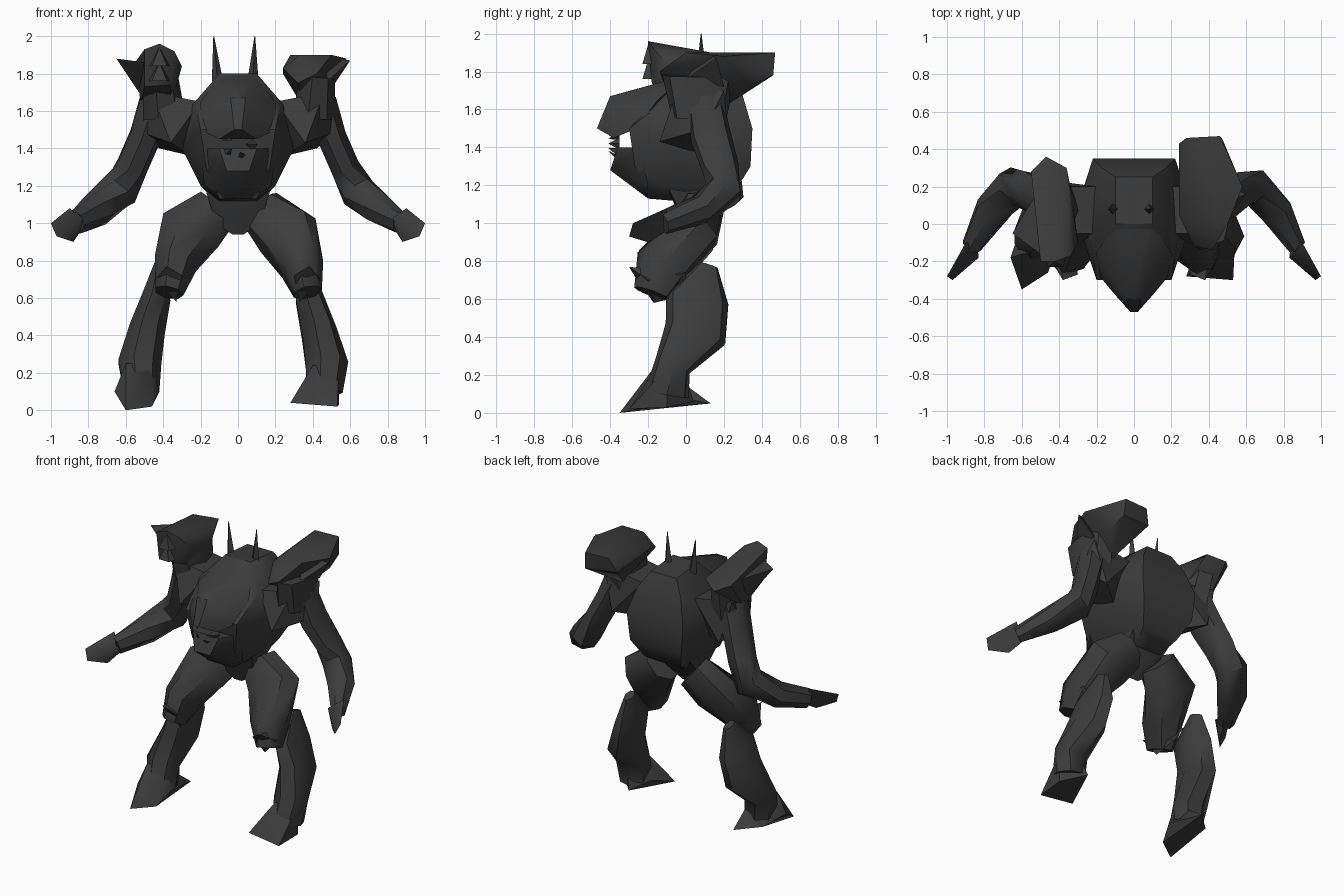
import bpy
import bmesh
import math
from mathutils import Vector

default_cube = bpy.data.objects.get("Cube")
if default_cube:
    bpy.data.objects.remove(default_cube, do_unlink=True)

# Single dark armour colour
armour = bpy.data.materials.new("dark_grey_armour")
armour.use_nodes = True
shade = .045
colour = (shade, shade, shade, 1)
armour.diffuse_color = colour
armour.node_tree.nodes["Principled BSDF"].inputs["Base Color"].default_value = colour


def finish(name, bm, angle):
    """Turn a bmesh into a named, shaded object."""
    bmesh.ops.recalc_face_normals(bm, faces=bm.faces)
    mesh = bpy.data.meshes.new(name)
    bm.to_mesh(mesh)
    bm.free()
    mesh.materials.append(armour)
    part = bpy.data.objects.new(name, mesh)
    bpy.context.collection.objects.link(part)
    bpy.ops.object.select_all(action='DESELECT')
    part.select_set(True)
    bpy.context.view_layer.objects.active = part
    bpy.ops.object.shade_smooth_by_angle(angle=math.radians(angle))
    return part


def hull(name, points, side=1, both=False):
    """Faceted armour block wrapped around a few corner points."""
    bm = bmesh.new()
    for x, y, z in points:
        bm.verts.new((x * side, y, z))
        if both:
            bm.verts.new((-x * side, y, z))
    bmesh.ops.convex_hull(bm, input=bm.verts)
    loose = [vert for vert in bm.verts if not vert.link_faces]
    bmesh.ops.delete(bm, geom=loose, context='VERTS')
    return finish(name, bm, 45 if both else 40)


def limb(name, sections, side=1, sides=7, shift=0, thickness=1):
    """Low-poly tube; each section is x, y, z, side radius, depth radius."""
    bm = bmesh.new()
    centres = [Vector(((x + shift) * side, y, z)) for x, y, z, wide, deep in sections]
    rings = []
    for i, (x, y, z, wide, deep) in enumerate(sections):
        before = centres[max(i - 1, 0)]
        after = centres[min(i + 1, len(centres) - 1)]
        tangent = (after - before).normalized()
        depth = tangent.cross(Vector((1, 0, 0))).normalized()
        across = depth.cross(tangent).normalized()
        ring = []
        for k in range(sides):
            turn = math.tau * k / sides
            offset = across * math.cos(turn) * wide + depth * math.sin(turn) * deep
            ring.append(bm.verts.new(centres[i] + offset * thickness))
        rings.append(ring)
    for lower, upper in zip(rings, rings[1:]):
        for k in range(sides):
            following = (k + 1) % sides
            bm.faces.new((lower[k], lower[following], upper[following], upper[k]))
    bm.faces.new(rings[0])
    bm.faces.new(rings[-1])
    return finish(name, bm, 50)


# Torso shell with a pointed brow above the jaw
hull("torso", [
    (.1, 0, 1.8), (.1, .25, 1.78), (.17, .3, 1.67), (.22, .35, 1.5),
    (.23, -.1, 1.65), (.3, .1, 1.55), (.3, 0, 1.4), (.2, -.3, 1.5),
    (.2, .34, 1.3), (.2, -.1, 1.2), (.14, .26, 1.17),
    (.17, -.27, 1.3), (.1, -.2, 1.13), (.1, .15, 1.1)], both=True)
hull("brow", [(.04, -.4, 1.67), (.02, -.47, 1.5), (.2, -.26, 1.5),
              (.1, -.38, 1.45), (.2, -.15, 1.65), (.1, 0, 1.78)], both=True)
hull("jaw", [(.06, -.4, 1.28), (.1, -.36, 1.4), (.2, -.24, 1.4),
             (.18, -.2, 1.2), (.07, -.2, 1.13)], both=True)
hull("pelvis", [(.18, -.1, 1.2), (.16, .2, 1.2), (.12, 0, 1),
                (.03, 0, .94)], both=True)

# Jagged plates round the chest opening
mouth = Vector((0, -.35, 1.42))
for i in range(5):
    turn = math.tau * i / 5
    outward = Vector((math.cos(turn), 0, math.sin(turn))) * .08
    across = Vector((-outward.z, 0, outward.x)) * .4
    root = mouth + outward
    tip = mouth + outward * .5 + Vector((0, -.06, 0))
    hull("chest_shard_%d" % i, [root + across, root - across, root + outward * .3, tip])

# Horns on top of the torso
for name, x, lean in (("right_horn", -.11, -.02), ("left_horn", .08, .01)):
    limb(name, [(x, .08, 1.76, .03, .03), (x + lean, .08, 2, 0.002, 0.002)], sides=4)

# Limbs and shoulders, mirrored; the right side is slightly bulkier
for label, side, shift, thickness in (("left", 1, 0, 1), ("right", -1, .06, 1.1)):
    hull(label + "_shoulder", [
        (.2, -.05, 1.65), (.2, .2, 1.65), (.46, -.05, 1.7), (.5, .2, 1.7),
        (.36, -.14, 1.43), (.42, .23, 1.4), (.55, .1, 1.5), (.25, .1, 1.36)], side)
    limb(label + "_pod_neck", [(.4, .07, 1.56, .12, .15), (.42, .07, 1.78, .1, .2)],
         side)
    limb(label + "_arm", [
        (.43, .1, 1.64, .1, .1), (.5, .13, 1.46, .08, .11),
        (.57, .18, 1.3, .08, .1), (.64, .2, 1.17, .1, .1),
        (.76, .07, 1.07, .09, .08), (.87, -.12, 1, .05, .06)],
        side, thickness=thickness)
    hull(label + "_hand", [
        (.83, -.18, 1.03), (.9, -.1, 1.08), (1, -.28, 1), (.97, -.3, .93),
        (.88, -.2, .9), (.84, -.1, .96)], side)
    limb(label + "_thigh", [
        (.12, .08, 1.07, .13, .12), (.26, .04, .95, .18, .14),
        (.34, -.13, .77, .12, .15), (.37, -.18, .63, .08, .1)], side)
    hull(label + "_knee", [
        (.3, -.27, .72), (.38, -.3, .77), (.44, -.2, .7), (.33, -.17, .58),
        (.42, 0, .74), (.34, 0, .62)], side)
    limb(label + "_shin", [
        (.36, .12, .78, .03, .05), (.38, .06, .6, .08, .17),
        (.43, .05, .42, .1, .17), (.47, -.07, .25, .12, .1),
        (.46, -.1, .1, .1, .12)], side, shift=shift)

# Feet: left spreads two toes, right has a long toe and heel
hull("left_foot", [
    (.53, -.3, .02), (.54, -.1, .03), (.28, -.28, .04), (.34, -.1, .1),
    (.42, .04, .06), (.4, -.16, .24), (.54, -.1, .24), (.46, 0, .2)])
hull("right_foot", [
    (.6, -.35, 0), (.46, -.26, .02), (.46, .13, .05), (.6, 0, .06),
    (.66, -.18, .1), (.42, -.15, .1), (.6, -.16, .25), (.46, -.14, .25)], -1)

# Left shoulder pod with a hood overhanging the back
hull("left_pod", [
    (.24, .43, 1.8), (.28, .46, 1.9), (.46, .47, 1.9), (.47, .46, 1.78),
    (.58, .2, 1.88), (.5, 0, 1.9), (.33, 0, 1.9), (.24, .05, 1.83),
    (.42, -.14, 1.8), (.32, -.12, 1.75), (.48, .34, 1.73), (.3, .32, 1.73),
    (.36, .18, 1.6)])
hull("left_pod_fin", [(.45, .1, 1.9), (.6, .16, 1.87), (.5, .2, 1.72), (.48, 0, 1.76)])

# Right shoulder pod with a blunt front, side fin and snout
hull("right_pod", [
    (.5, -.2, 1.93), (.42, -.2, 1.96), (.34, -.17, 1.92), (.3, -.1, 1.84),
    (.36, -.18, 1.74), (.5, -.17, 1.73), (.55, .28, 1.86), (.47, .36, 1.83),
    (.36, .3, 1.87), (.33, .15, 1.73), (.52, .1, 1.64), (.36, .05, 1.63)], -1)
hull("right_pod_fin", [(.65, -.05, 1.88), (.5, -.16, 1.86), (.5, .2, 1.84),
                       (.53, .05, 1.7)], -1)
for name, z in (("lower_snout", 1.76), ("upper_snout", 1.84)):
    hull(name, [(.46, -.23, z), (.38, -.23, z), (.42, -.2, z + .1),
                (.34, -.1, z), (.5, -.1, z)], -1)
